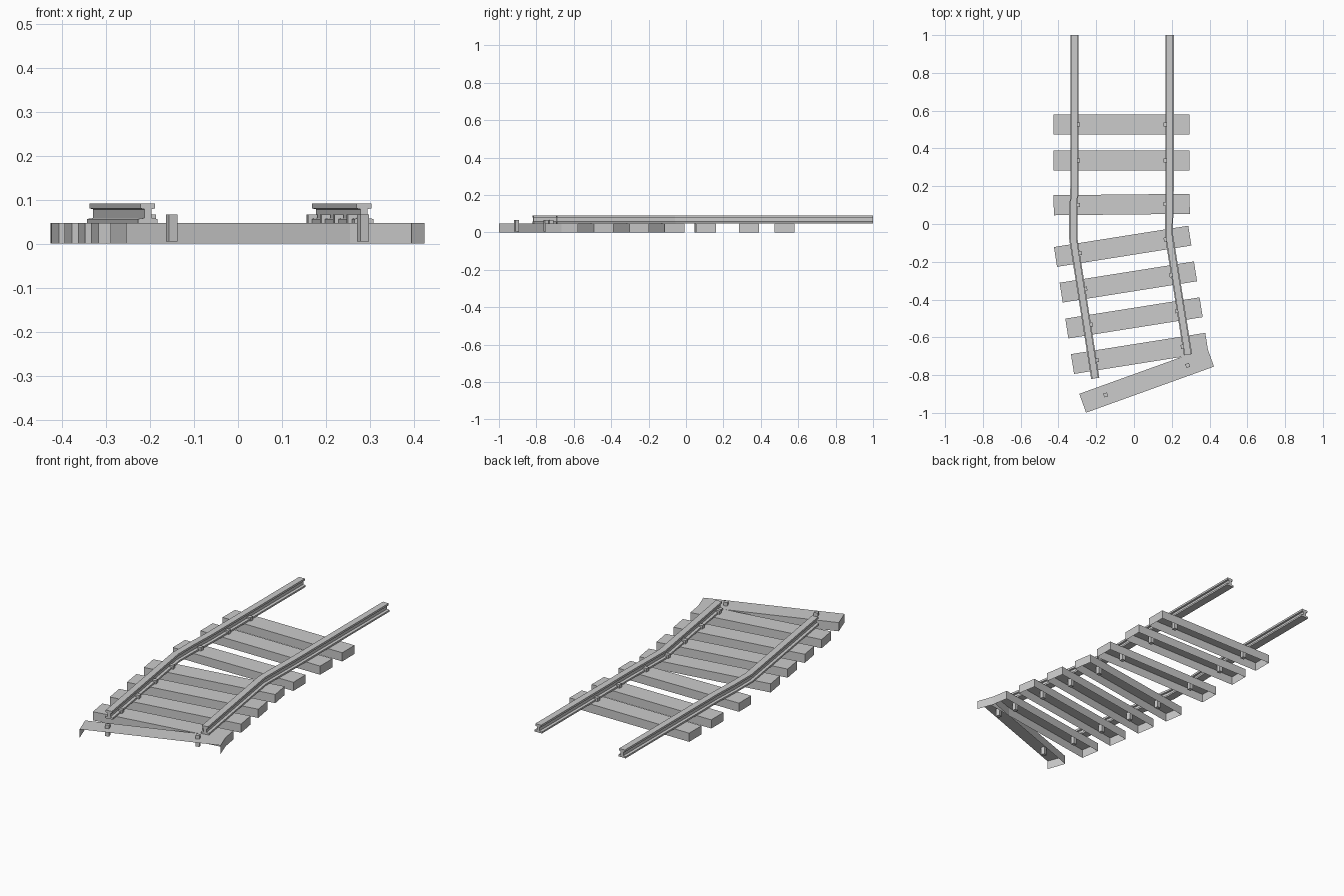
import bpy, bmesh
from math import radians
from mathutils import Vector, Matrix

if "Cube" in bpy.data.objects:
    bpy.data.objects.remove(bpy.data.objects["Cube"])


def make_object(name, bm):
    mesh = bpy.data.meshes.new(name)
    bm.to_mesh(mesh)
    bm.free()
    obj = bpy.data.objects.new(name, mesh)
    bpy.context.scene.collection.objects.link(obj)
    return obj


def box(name, size, local, place, open_sides=()):
    """Box at a local centre, moved by place; faces along open_sides are left out."""
    bm = bmesh.new()
    bmesh.ops.create_cube(bm, size=1)
    bm.normal_update()
    gone = [f for f in bm.faces if any(f.normal.dot(Vector(s)) > 0.9 for s in open_sides)]
    bmesh.ops.delete(bm, geom=gone, context='FACES')
    bm.transform(place @ Matrix.Translation(local) @ Matrix.Diagonal((*size, 1)))
    return make_object(name, bm)


# Sleepers (hollow underneath) with a pair of spikes each: x, y, turn in degrees
DOWN, FRONT = (0, 0, -1), (0, -1, 0)
sleepers = [
    (-0.065, 0.527, 0), (-0.065, 0.337, 0), (-0.065, 0.103, 0.6),
    (-0.060, -0.118, 9), (-0.030, -0.307, 9), (0.0, -0.497, 9),
    (0.030, -0.685, 9), (0.067, -0.827, 19.8),
]
for i, (x, y, turn) in enumerate(sleepers):
    place = Matrix.Translation((x, y, 0)) @ Matrix.Rotation(radians(turn), 4, 'Z')
    last = i == len(sleepers) - 1
    box(f"sleeper_{i + 1}", (0.72, 0.106, 0.047), (0, 0, 0.0235), place,
        (DOWN, FRONT) if last else (DOWN,))
    for side, label in ((-1, "left"), (1, "right")):
        box(f"spike_{label}_{i + 1}", (0.021, 0.021, 0.061),
            (side * 0.231, 0, 0.0355), place)

# Rail cross-section: wide foot, thin web, head
half = [(0.022, 0.047), (0.022, 0.056), (0.008, 0.058),
        (0.008, 0.078), (0.017, 0.080), (0.017, 0.091)]
profile = half + [(-a, z) for a, z in reversed(half)]


def rail(name, path):
    pts = [Vector(p) for p in path]
    bm = bmesh.new()
    rings = []
    for i, p in enumerate(pts):
        d = (pts[min(i + 1, len(pts) - 1)] - pts[max(i - 1, 0)]).normalized()
        across = Vector((-d.y, d.x))
        rings.append([bm.verts.new((p.x + across.x * a, p.y + across.y * a, z))
                      for a, z in profile])
    n = len(profile)
    for r, s in zip(rings, rings[1:]):
        for k in range(n):
            bm.faces.new((r[k], r[(k + 1) % n], s[(k + 1) % n], s[k]))
    bm.faces.new(rings[0])
    bm.faces.new(rings[-1])
    bmesh.ops.recalc_face_normals(bm, faces=bm.faces)
    return make_object(name, bm)


# Bent rails
rail("rail_left", [(-0.315, 1.0), (-0.315, 0.2), (-0.321, 0.05),
                   (-0.321, -0.08), (-0.205, -0.817)])
rail("rail_right", [(0.189, 1.0), (0.189, 0.2), (0.186, 0.05),
                    (0.185, -0.06), (0.286, -0.692)])
